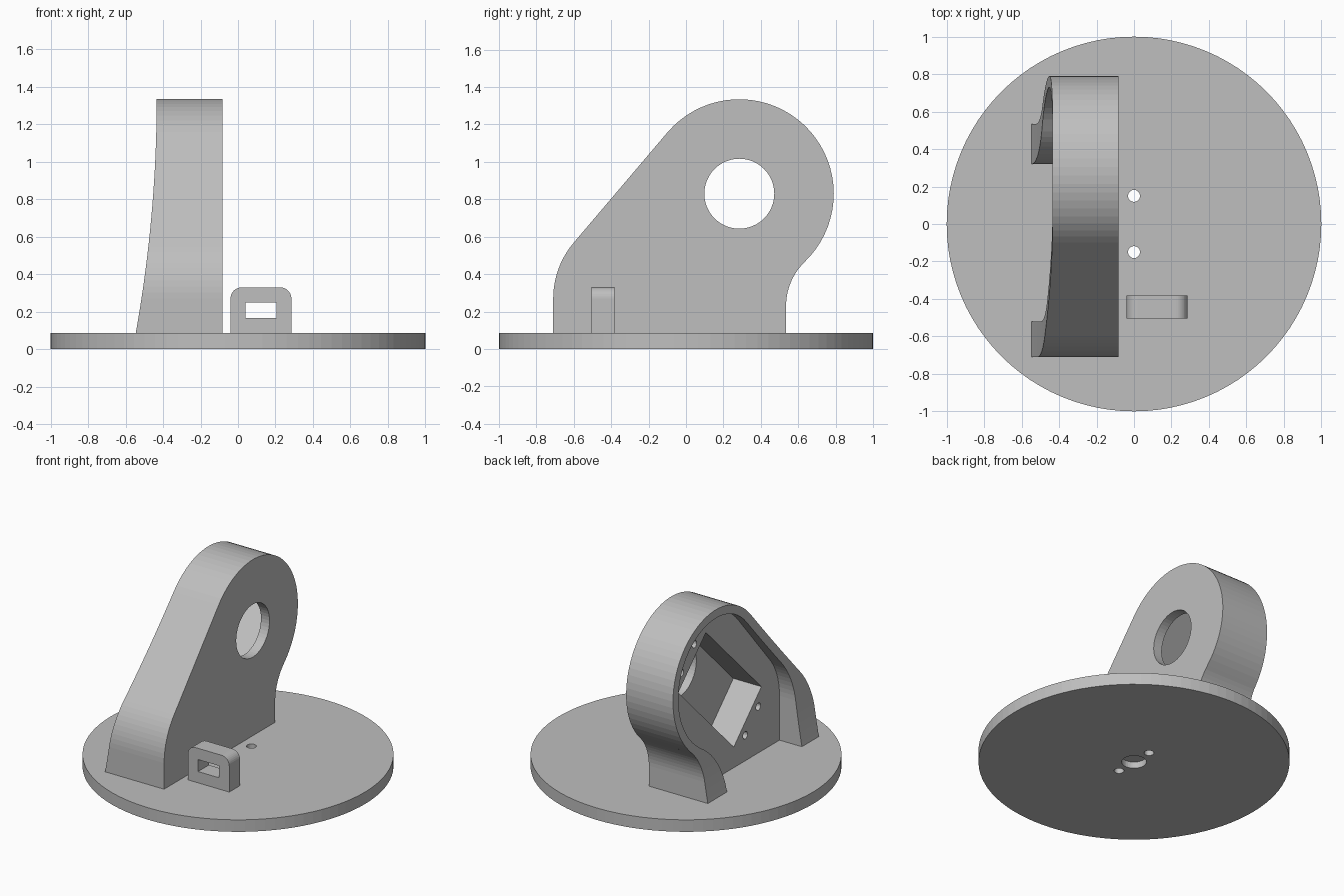
import bpy, bmesh
from math import sin, cos, radians

cube = bpy.data.objects.get("Cube")
if cube:
    bpy.data.objects.remove(cube)

grey = bpy.data.materials.new("plain grey")
grey.use_nodes = True
GREY = (0.52, 0.52, 0.52, 1)
grey.diffuse_color = GREY
grey.node_tree.nodes["Principled BSDF"].inputs["Base Color"].default_value = GREY


def arc(cx, cy, r, start, end, n):
    """Points along an arc, angles in degrees."""
    angles = [radians(start + (end - start) * i / n) for i in range(n + 1)]
    return [(cx + r * cos(a), cy + r * sin(a)) for a in angles]


def circle(cx, cy, r, n=32):
    return arc(cx, cy, r, 0, 360, n)[:-1]


def prism(name, points, axis, low, high):
    """Extrude a flat outline along the x, y or z axis."""
    place = {"x": lambda p, d: (d, p[0], p[1]),
             "y": lambda p, d: (p[0], d, p[1]),
             "z": lambda p, d: (p[0], p[1], d)}[axis]
    bm = bmesh.new()
    rings = [[bm.verts.new(place(p, d)) for p in points] for d in (low, high)]
    for ring in rings:
        bm.faces.new(ring)
    for i in range(len(points)):
        j = (i + 1) % len(points)
        bm.faces.new((rings[0][i], rings[0][j], rings[1][j], rings[1][i]))
    bmesh.ops.recalc_face_normals(bm, faces=bm.faces)
    mesh = bpy.data.meshes.new(name)
    bm.to_mesh(mesh)
    bm.free()
    mesh.materials.append(grey)
    obj = bpy.data.objects.new(name, mesh)
    bpy.context.collection.objects.link(obj)
    return obj


def carve(target, *args):
    """Subtract a prism from the target, then discard the cutter."""
    cutter = prism("cutter", *args)
    cutter.hide_render = True
    mod = target.modifiers.new("cut", "BOOLEAN")
    mod.operation = "DIFFERENCE"
    mod.solver = "EXACT"
    mod.object = cutter
    bpy.context.view_layer.objects.active = target
    bpy.ops.object.modifier_apply(modifier=mod.name)
    bpy.data.objects.remove(cutter)


TOP = 0.085          # upper surface of the base
HUB = (0.285, 0.83)  # centre of the bracket's round head (y, z)

# Round base with two through holes and a blind recess underneath
base = prism("round_base", circle(0, 0, 1, 96), "z", 0, TOP)
for side in (-1, 1):
    carve(base, circle(0, 0.15 * side, 0.032, 24), "z", -0.1, 0.2)
carve(base, circle(0, 0, 0.08), "z", -0.1, 0.045)

# Upright bracket: round head, sloping front edge, waisted back edge
outer = ([(0.535, TOP)] + arc(0.863, 0.23, 0.328, 180, 133.9, 10)
         + arc(*HUB, 0.505, -46.1, 139.5, 36)
         + arc(-0.25, 0.27, 0.46, 139.5, 180, 10) + [(-0.71, TOP)])
bracket = prism("bracket", outer, "x", -0.7, -0.083)

# Curved outer side that flares towards the feet
flare = []
for i in range(21):
    z = 0.05 + i * 0.0645
    flare.append((-0.434 - 0.112 * ((1.34 - z) / 1.255) ** 2, z))
carve(bracket, flare + [(-0.434, 1.5), (-0.9, 1.5), (-0.9, 0.05)], "y", -1, 1)

# Shallow open recess, leaving a rim and two feet
inner = ([(0.32, 0.05)] + arc(0.757, TOP, 0.437, 180, 122.4, 12)
         + arc(*HUB, 0.445, -57.6, 139.5, 36)
         + arc(-0.06, 0.4, 0.46, 139.5, 180, 10) + [(-0.52, 0.05)])
carve(bracket, inner, "x", -0.8, -0.37)


def tilted(u, v):
    """Motor pocket coordinates, turned by 45 degrees, to (y, z)."""
    c = cos(radians(45))
    return 0.149 + (u - v) * c, 0.698 + (u + v) * c


# Tilted motor pocket, shaft hole and four blind screw holes
pocket = [tilted(u, v) for u, v in
          ((-0.44, -0.219), (0.44, -0.219), (0.44, 0.219), (-0.44, 0.219))]
carve(bracket, pocket, "x", -0.6, -0.15)
carve(bracket, circle(*HUB, 0.187, 48), "x", -0.3, 0.1)
for u in (-0.507, 0.507):
    for v in (-0.104, 0.104):
        carve(bracket, circle(*tilted(u, v), 0.026, 16), "x", -0.6, -0.2)

# Small tab with rounded top corners and a rectangular slot
tab = prism("cable_tab", [(-0.04, TOP), (0.285, TOP)]
            + arc(0.225, 0.27, 0.06, 0, 90, 8)
            + arc(0.02, 0.27, 0.06, 90, 180, 8), "y", -0.505, -0.383)
carve(tab, [(0.04, 0.165), (0.205, 0.165), (0.205, 0.25), (0.04, 0.25)],
      "y", -0.7, -0.2)
